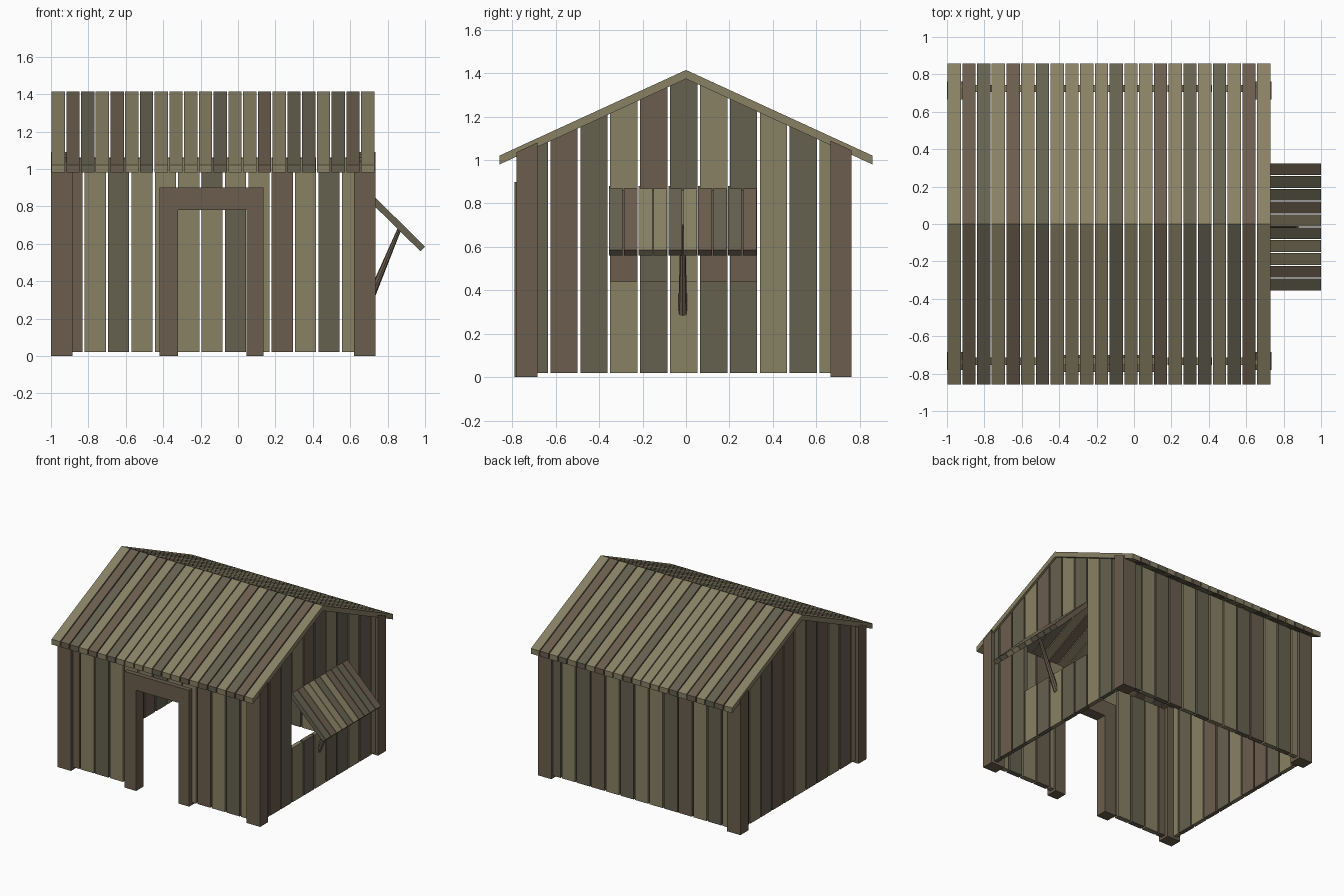
import bpy, bmesh
from mathutils import Vector

if "Cube" in bpy.data.objects:
    bpy.data.objects.remove(bpy.data.objects["Cube"])


def material(name, rgb):
    m = bpy.data.materials.new(name)
    m.diffuse_color = (*rgb, 1)
    m.use_nodes = True
    m.node_tree.nodes["Principled BSDF"].inputs["Base Color"].default_value = m.diffuse_color
    return m


MATS = {"L": material("pale_wood", (0.25, 0.22, 0.13)),
        "D": material("olive_wood", (0.13, 0.12, 0.08)),
        "B": material("brown_wood", (0.145, 0.11, 0.075))}
KEYS = list(MATS)
SLOPE = 0.459


def roof_z(y, ridge):
    return ridge - SLOPE * abs(y)


class Part:
    """Collects extruded boards into one object."""

    def __init__(self, name):
        self.name, self.bm = name, bmesh.new()

    def prism(self, pts, axis, lo, hi, key):
        # pts are (y, z) for axis x, and (x, z) for axis y
        def place(p, t):
            return (t, p[0], p[1]) if axis == "x" else (p[0], t, p[1])
        a = [self.bm.verts.new(place(p, lo)) for p in pts]
        b = [self.bm.verts.new(place(p, hi)) for p in pts]
        n = len(pts)
        faces = [self.bm.faces.new(a), self.bm.faces.new(b[::-1])]
        for i in range(n):
            j = (i + 1) % n
            faces.append(self.bm.faces.new((a[j], a[i], b[i], b[j])))
        for f in faces:
            f.material_index = KEYS.index(key)

    def finish(self):
        bmesh.ops.recalc_face_normals(self.bm, faces=self.bm.faces)
        me = bpy.data.meshes.new(self.name)
        self.bm.to_mesh(me)
        self.bm.free()
        for m in MATS.values():
            me.materials.append(m)
        ob = bpy.data.objects.new(self.name, me)
        bpy.context.collection.objects.link(ob)
        return ob


def rect(u0, u1, z0, z1):
    return [(u0, z0), (u1, z0), (u1, z1), (u0, z1)]


def sloped(y0, y1, z0, ridge):
    # board outline whose top follows the roof
    pts = [(y0, z0), (y1, z0), (y1, roof_z(y1, ridge))]
    if y0 < 0 < y1:
        pts.append((0, ridge))
    return pts + [(y0, roof_z(y0, ridge))]


# Long walls, with the doorway in the front one
def long_wall(name, y0, y1, pattern, door):
    part = Part(name)
    for i, key in enumerate(pattern):
        x = -0.945 + i * 0.125
        bottom = 0.84 if door and -0.33 < x < 0.04 else 0.02
        part.prism(rect(x, min(x + 0.113, 0.69), bottom, 1.06), "y", y0, y1, key)
    part.finish()


long_wall("front_wall", -0.755, -0.715, "BLDLLLDLLBLDL", True)
long_wall("back_wall", 0.705, 0.742, "LDLBDLLDLBDLD", False)


# Gable walls, with the window in the right one
def gable_wall(name, x0, x1, pattern, window):
    part = Part(name)
    for i, key in enumerate(pattern):
        y = -0.7625 + i * 0.1378
        y0, y1 = max(y, -0.715), min(y + 0.126, 0.705)
        if window and 3 <= i <= 7:
            part.prism(rect(y0, y1, 0.02, 0.44), "x", x0, x1, key)
            part.prism(sloped(y0, y1, 0.86, 1.38), "x", x0, x1, "LBDLD"[i - 3])
        else:
            part.prism(sloped(y0, y1, 0.02, 1.38), "x", x0, x1, key)
    part.finish()


gable_wall("right_wall", 0.68, 0.712, "DBDLDLDDLDL", True)
gable_wall("left_wall", -0.972, -0.94, "LDLBDLBBDLD", False)

# Corner posts
posts = Part("corner_posts")
for y0, y1 in ((-0.78, -0.685), (0.665, 0.762)):
    for x0, x1 in ((-1.0, -0.885), (0.62, 0.736)):
        posts.prism(sloped(y0, y1, 0, 1.395), "x", x0, x1, "B")
posts.finish()

# Door frame
frame = Part("door_frame")
arch = [(-0.42, 0), (-0.32, 0), (-0.32, 0.78), (0.045, 0.78),
        (0.045, 0), (0.135, 0), (0.135, 0.9), (-0.42, 0.9)]
frame.prism(arch, "y", -0.79, -0.70, "B")
frame.finish()

# Roof boards on both slopes
for name, side, pattern in (("front_roof", -1, "LBDLBLDLLLLDLLBLDDLDBL"),
                            ("back_roof", 1, "LBDLBLDLLLLDLLBLDLDLBL")):
    roof = Part(name)
    e = 0.858 * side
    profile = [(0, 1.415), (e, roof_z(e, 1.415)), (e, roof_z(e, 1.374)), (0, 1.374)]
    for i, key in enumerate(pattern):
        x = -0.997 + i * 0.0788
        roof.prism(profile, "x", x, x + 0.071, key)
    roof.finish()

# Window shutter, propped open
shutter = Part("window_shutter")
for i, key in enumerate("DBLLDLBDDB"):
    y = -0.355 + i * 0.0685
    shutter.prism([(0.70, 0.88), (1.0, 0.585), (0.975, 0.56), (0.675, 0.855)],
                  "y", y, y + 0.063, key)
shutter.finish()

# Tapered stick holding the shutter
low, high = Vector((0.70, -0.015, 0.29)), Vector((0.872, -0.015, 0.70))
bpy.ops.mesh.primitive_cone_add(vertices=8, radius1=0.021, radius2=0.01,
                                depth=(high - low).length, location=(low + high) / 2)
stick = bpy.context.object
stick.name = "shutter_prop"
stick.rotation_euler = (high - low).to_track_quat("Z", "Y").to_euler()
stick.data.materials.append(MATS["B"])
